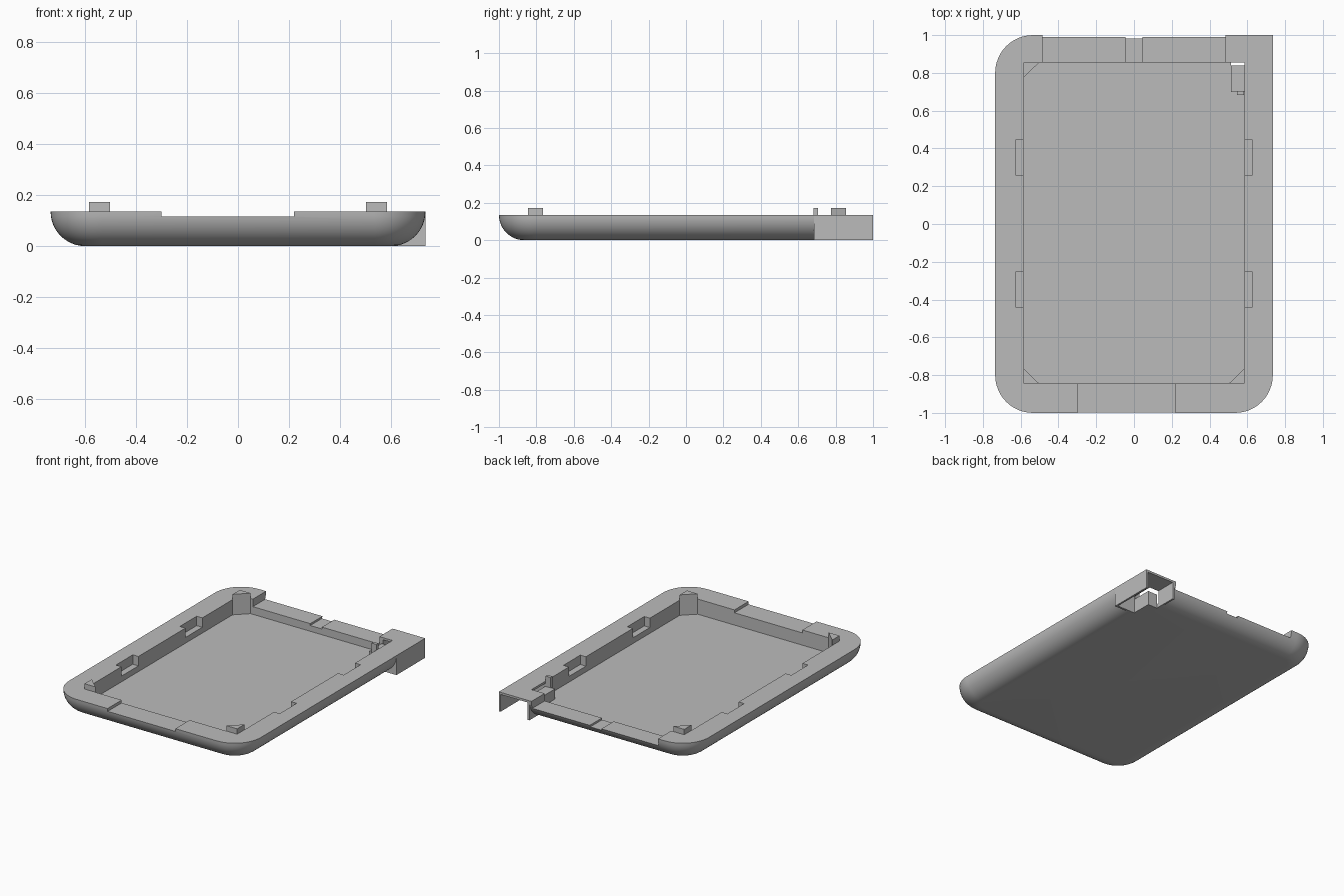
import bpy, bmesh, math
from mathutils import Vector

cube = bpy.data.objects.get("Cube")
if cube:
    bpy.data.objects.remove(cube)

grey = bpy.data.materials.new("plain grey")
GREY = (0.5, 0.5, 0.5, 1)
grey.diffuse_color = GREY
grey.use_nodes = True
grey.node_tree.nodes["Principled BSDF"].inputs["Base Color"].default_value = GREY

W, L, H = 0.735, 1.0, 0.135      # half width, half length, rim height
CX, CY0, CY1 = 0.585, -0.845, 0.855   # cavity limits
FLOOR = 0.03


def finish(name, bm):
    bmesh.ops.recalc_face_normals(bm, faces=bm.faces)
    mesh = bpy.data.meshes.new(name)
    bm.to_mesh(mesh)
    bm.free()
    mesh.materials.append(grey)
    ob = bpy.data.objects.new(name, mesh)
    bpy.context.collection.objects.link(ob)
    return ob


def box(name, x0, x1, y0, y1, z0, z1):
    return prism(name, [(x0, y0), (x1, y0), (x1, y1), (x0, y1)], z0, z1)


def prism(name, outline, z0, z1):
    bm = bmesh.new()
    face = bm.faces.new([bm.verts.new((x, y, z0)) for x, y in outline])
    ext = bmesh.ops.extrude_face_region(bm, geom=[face])
    bmesh.ops.translate(bm, vec=(0, 0, z1 - z0),
                        verts=[g for g in ext["geom"] if isinstance(g, bmesh.types.BMVert)])
    return finish(name, bm)


def combine(target, other, operation):
    mod = target.modifiers.new("combine", "BOOLEAN")
    mod.operation = operation
    mod.solver = "EXACT"
    mod.object = other
    bpy.context.view_layer.objects.active = target
    bpy.ops.object.modifier_apply(modifier=mod.name)
    bpy.data.objects.remove(other)


# Tray: rounded rectangles stacked along a quarter-round edge
def rounded_loop(bm, inset, z, radius=0.2, steps=12):
    r = radius - inset
    verts = []
    for i, (sx, sy) in enumerate([(1, 1), (-1, 1), (-1, -1), (1, -1)]):
        for k in range(steps + 1):
            a = math.pi / 2 * (i + k / steps)
            verts.append(bm.verts.new((sx * (W - radius) + r * math.cos(a),
                                       sy * (L - radius) + r * math.sin(a), z)))
    return verts


bm = bmesh.new()
loops = []
for k in range(13):
    a = math.pi / 2 * k / 12
    loops.append(rounded_loop(bm, H * (1 - math.sin(a)), H * (1 - math.cos(a))))
for low, high in zip(loops, loops[1:]):
    for i in range(len(low)):
        j = (i + 1) % len(low)
        bm.faces.new((low[i], low[j], high[j], high[i]))
bm.faces.new(loops[0])
bm.faces.new(loops[-1])
tray = finish("tray", bm)

# Square housing at the back left corner
combine(tray, box("housing", 0.5, W, 0.685, L, 0, H), "UNION")

# Cavity, rim notches, side pockets and the housing's hollow
cuts = [
    (-CX, CX, CY0, CY1, FLOOR, 0.3),
    (-0.3, 0.22, -1.1, CY0 + 0.02, 0.115, 0.3),
    (-0.485, 0.485, CY1 - 0.02, 1.1, 0.083, 0.3),
    (-0.045, 0.045, CY1 - 0.02, 1.1, 0.07, 0.3),
    (0.513, 0.722, 0.7, 1.1, -0.1, 0.12),
]
for s in (-1, 1):
    for y0, y1 in ((0.26, 0.445), (-0.44, -0.255)):
        xs = sorted((s * 0.56, s * 0.628))
        cuts.append((*xs, y0, y1, 0.07, 0.3))
for c in cuts:
    combine(tray, box("cutter", *c), "DIFFERENCE")

# Triangular posts in three corners
for name, sx, y, sy in (("back_right_post", -1, CY1, -1),
                        ("front_right_post", -1, CY0, 1),
                        ("front_left_post", 1, CY0, 1)):
    x = sx * CX
    prism(name, [(x, y), (x - sx * 0.083, y), (x, y + sy * 0.08)], FLOOR, 0.172)

# Small parts beside the housing
box("housing_insert", 0.513, CX, 0.7, 0.84, 0, 0.1)
box("locating_pin", 0.545, 0.583, 0.683, 0.705, FLOOR, 0.172)

# Smooth rounded edge, crisp everything else
bpy.ops.object.select_all(action="DESELECT")
tray.select_set(True)
bpy.context.view_layer.objects.active = tray
bpy.ops.object.shade_smooth_by_angle(angle=math.radians(30))
